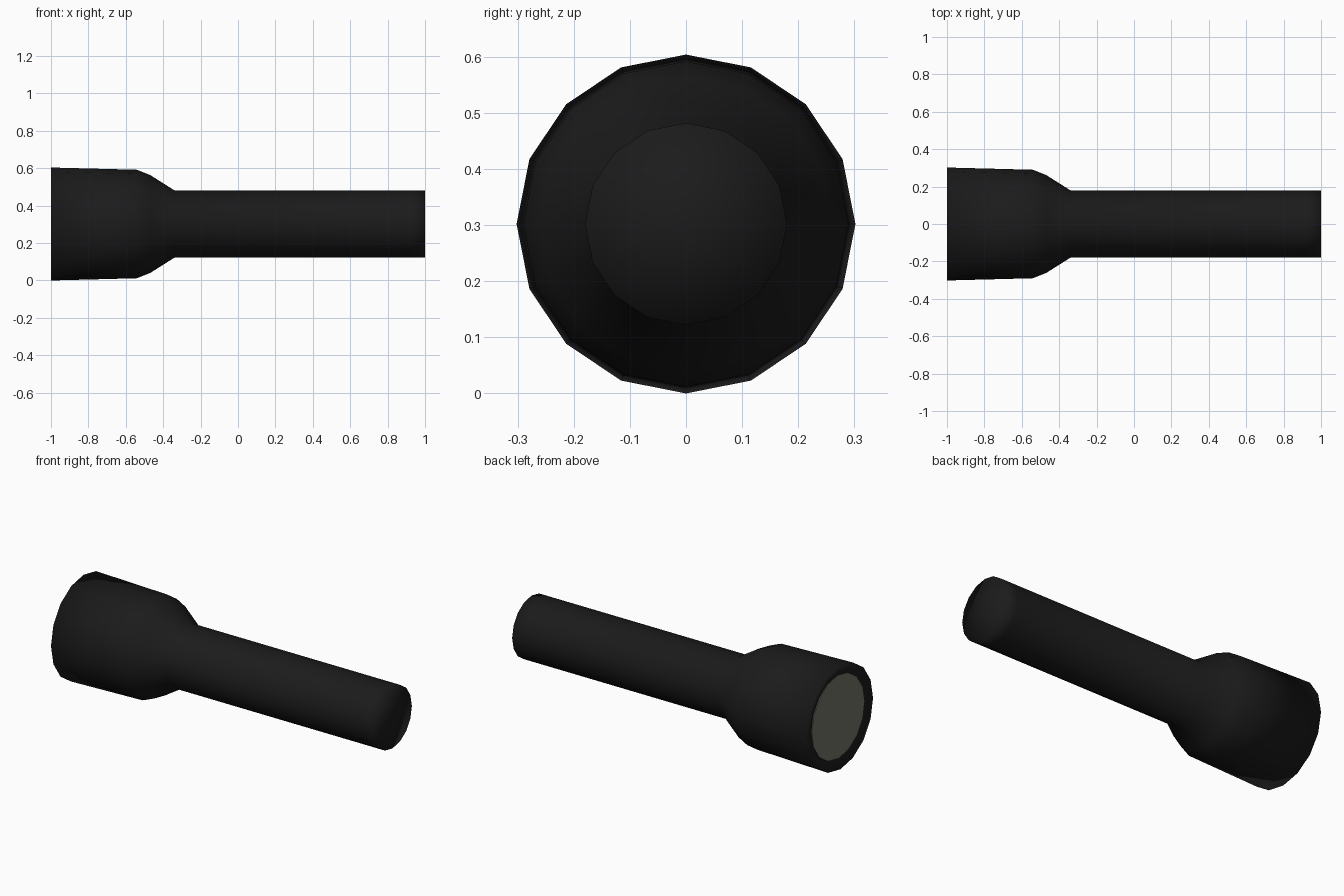
import bpy, bmesh, math

if "Cube" in bpy.data.objects:
    bpy.data.objects.remove(bpy.data.objects["Cube"])

SIDES = 16
AXIS_Z = 0.302


def material(name, rgb):
    m = bpy.data.materials.new(name)
    m.diffuse_color = (*rgb, 1.0)
    m.use_nodes = True
    m.node_tree.nodes["Principled BSDF"].inputs["Base Color"].default_value = m.diffuse_color
    return m


def lathe(name, profile, mat, smooth=True, sharp_rings=()):
    """Revolve (x, radius) points about the long axis; radius 0 makes a pole."""
    bm = bmesh.new()
    rings = []
    for x, r in profile:
        if r == 0:
            rings.append([bm.verts.new((x, 0, AXIS_Z))])
        else:
            rings.append([bm.verts.new((x, r * math.sin(a), AXIS_Z + r * math.cos(a)))
                          for a in (2 * math.pi * i / SIDES for i in range(SIDES))])
    for a, b in zip(rings, rings[1:]):
        for i in range(SIDES):
            j = (i + 1) % SIDES
            if len(a) == 1:
                f = bm.faces.new((a[0], b[j], b[i]))
            elif len(b) == 1:
                f = bm.faces.new((a[i], a[j], b[0]))
            else:
                f = bm.faces.new((a[i], a[j], b[j], b[i]))
            f.smooth = smooth
    for k in sharp_rings:
        for i in range(SIDES):
            bm.edges.get((rings[k][i], rings[k][(i + 1) % SIDES])).smooth = False
    bmesh.ops.recalc_face_normals(bm, faces=bm.faces[:])
    me = bpy.data.meshes.new(name)
    bm.to_mesh(me)
    bm.free()
    me.materials.append(mat)
    ob = bpy.data.objects.new(name, me)
    bpy.context.collection.objects.link(ob)
    return ob


black = material("black_casing", (0.011, 0.011, 0.011))
glass = material("grey_lens", (0.175, 0.175, 0.137))

# casing: recessed seat, rim, flared head, neck, handle, softly shaded tail cap
lathe("casing", [(-0.98, 0), (-0.98, 0.245), (-1.0, 0.302), (-0.54, 0.29),
                 (-0.47, 0.262), (-0.34, 0.18), (0.93, 0.18), (1.0, 0.18), (1.0, 0)],
      black, sharp_rings=(1,))

# lens: thin disc set just inside the rim
lathe("lens", [(-0.985, 0), (-0.985, 0.243), (-0.981, 0.243), (-0.981, 0)], glass, smooth=False)
